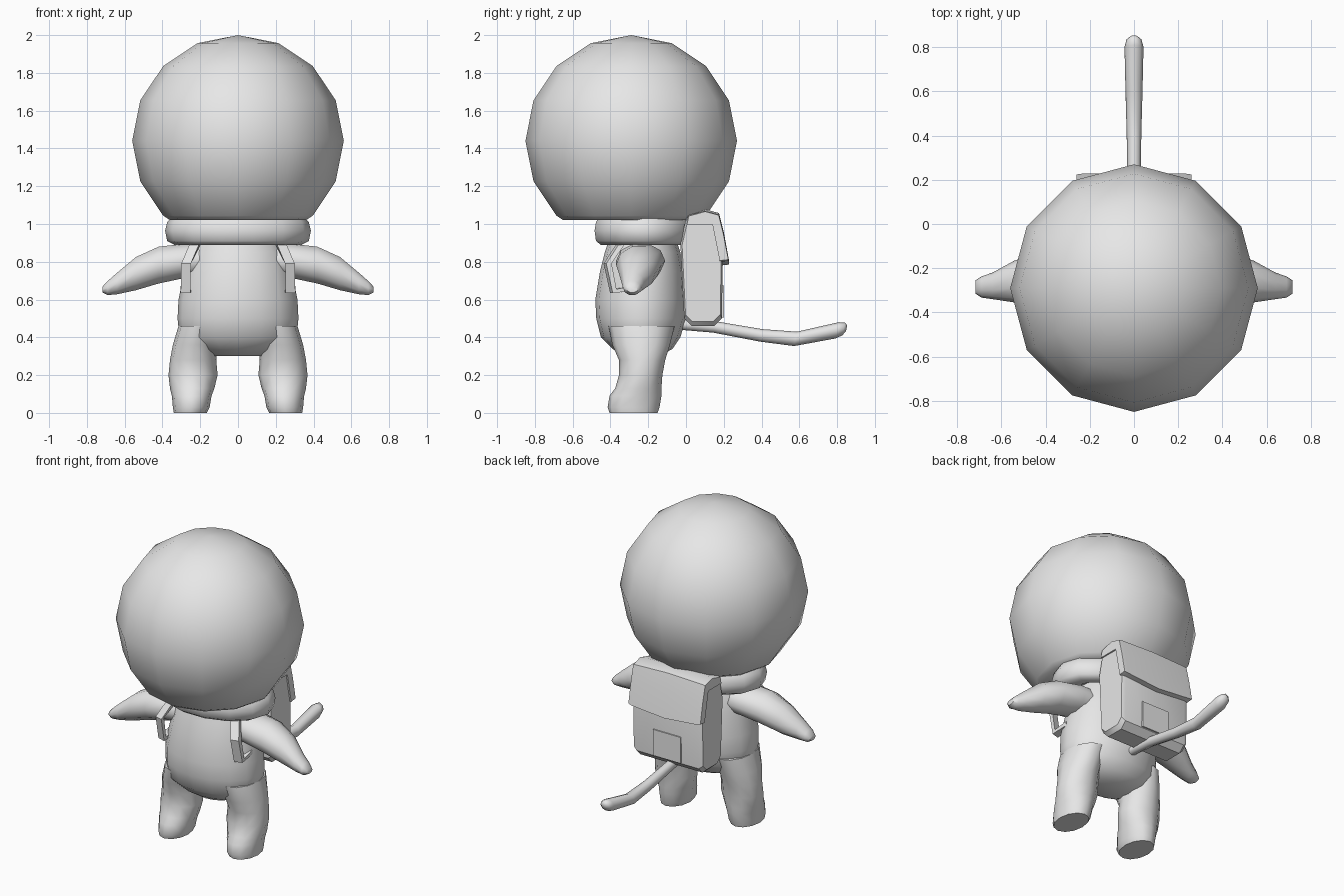
import bpy, bmesh, math
from mathutils import Vector as V

if "Cube" in bpy.data.objects:
    bpy.data.objects.remove(bpy.data.objects["Cube"])

grey = bpy.data.materials.new("light grey")
grey.diffuse_color = (0.8, 0.8, 0.8, 1)
grey.use_nodes = True
grey.node_tree.nodes["Principled BSDF"].inputs["Base Color"].default_value = grey.diffuse_color


def finish(name, bm, smooth=None):
    bmesh.ops.recalc_face_normals(bm, faces=bm.faces)
    me = bpy.data.meshes.new(name)
    bm.to_mesh(me)
    bm.free()
    me.materials.append(grey)
    ob = bpy.data.objects.new(name, me)
    bpy.context.collection.objects.link(ob)
    if smooth:
        bpy.ops.object.select_all(action='DESELECT')
        ob.select_set(True)
        bpy.context.view_layer.objects.active = ob
        bpy.ops.object.shade_smooth_by_angle(angle=math.radians(smooth))
    return ob


def mirror_copy(ob, name):
    """Mirrored twin across x = 0."""
    bm = bmesh.new()
    bm.from_mesh(ob.data)
    for v in bm.verts:
        v.co.x = -v.co.x
    return finish(name, bm, 50)


def loft(name, sections, n=12, smooth=60, closed=False, start=0.0):
    """Skin rings given as (centre, u axis, v axis)."""
    bm = bmesh.new()
    rings = []
    for c, u, v in sections:
        angles = [start + 2 * math.pi * i / n for i in range(n)]
        rings.append([bm.verts.new(V(c) + V(u) * math.cos(a) + V(v) * math.sin(a)) for a in angles])
    pairs = list(zip(rings, rings[1:] + rings[:1])) if closed else list(zip(rings, rings[1:]))
    for a, b in pairs:
        for i in range(n):
            j = (i + 1) % n
            bm.faces.new((a[i], a[j], b[j], b[i]))
    if not closed:
        bm.faces.new(rings[0])
        bm.faces.new(rings[-1])
    return finish(name, bm, smooth)


def upright(rows):
    """Rows of (z, x min, x max, y min, y max) to level rings."""
    return [(((a + b) / 2, (c + d) / 2, z), ((b - a) / 2, 0, 0), (0, (d - c) / 2, 0))
            for z, a, b, c, d in rows]


# Round head, cut flat at the neck
bm = bmesh.new()
bmesh.ops.create_uvsphere(bm, u_segments=12, v_segments=8, radius=0.56)
bmesh.ops.translate(bm, verts=bm.verts, vec=(0, -0.29, 1.44))
cut = bmesh.ops.bisect_plane(bm, geom=bm.verts[:] + bm.edges[:] + bm.faces[:],
                             plane_co=(0, 0, 1.02), plane_no=(0, 0, -1), clear_outer=True)
bmesh.ops.holes_fill(bm, edges=[e for e in bm.edges if e.is_boundary])
finish("head", bm, 50)

# Collar: four-part profile swept round the neck, rising towards the back
profile = [(0.94, 1.035), (1.0, 1.01), (1.03, 0.965), (1.0, 0.91), (0.9, 0.89), (0.72, 0.9), (0.72, 1.03)]
loft("collar", upright([(z, -0.375 * k, 0.375 * k, -0.225 - 0.258 * k, -0.225 + 0.258 * k)
                        for k, z in profile]), n=14, smooth=50, closed=True)

# Torso
loft("torso", upright([
    (0.30, -0.13, 0.13, -0.33, -0.14), (0.34, -0.24, 0.24, -0.39, -0.07),
    (0.40, -0.31, 0.31, -0.45, -0.03), (0.50, -0.32, 0.32, -0.475, 0.0),
    (0.60, -0.315, 0.315, -0.48, 0.0), (0.75, -0.285, 0.285, -0.455, -0.01),
    (0.85, -0.26, 0.26, -0.43, -0.03), (0.91, -0.23, 0.23, -0.41, -0.05),
    (1.0, -0.2, 0.2, -0.39, -0.07)]), n=16)

# Legs with rounded feet
leg = loft("left_leg", upright([
    (0.0, 0.165, 0.34, -0.405, -0.15), (0.03, 0.15, 0.345, -0.415, -0.14),
    (0.09, 0.14, 0.35, -0.405, -0.13), (0.13, 0.125, 0.36, -0.375, -0.13),
    (0.20, 0.108, 0.368, -0.355, -0.125), (0.28, 0.115, 0.36, -0.355, -0.11),
    (0.36, 0.11, 0.345, -0.39, -0.085), (0.46, 0.09, 0.315, -0.41, -0.06)]))
mirror_copy(leg, "right_leg")

# Arms tapering to mitten hands: x, z low, z high, y centre, y half width
arm_rows = [(0.15, 0.72, 0.90, -0.24, 0.12), (0.28, 0.71, 0.90, -0.24, 0.13),
            (0.42, 0.68, 0.885, -0.25, 0.12), (0.54, 0.645, 0.83, -0.26, 0.095),
            (0.64, 0.625, 0.745, -0.28, 0.06), (0.69, 0.622, 0.70, -0.285, 0.048),
            (0.717, 0.637, 0.67, -0.285, 0.03)]
arm = loft("left_arm", [((x, y, (a + b) / 2), (0, h, 0), (0, 0, (b - a) / 2))
                        for x, a, b, y, h in arm_rows], n=10)
mirror_copy(arm, "right_arm")

# Tail
loft("tail", [((0, y, z), (r, 0, 0), (0, 0.2 * r, r)) for y, z, r in [
    (-0.05, 0.47, 0.028), (0.15, 0.455, 0.03), (0.40, 0.41, 0.033), (0.58, 0.392, 0.038),
    (0.80, 0.437, 0.043), (0.835, 0.445, 0.034), (0.85, 0.448, 0.015)]], n=8)


def slab(name, outline, half, inset, sag=0.0):
    """Side outline in y, z widened along x, with bevelled sides and a drooping middle."""
    bm = bmesh.new()
    cy = sum(p[0] for p in outline) / len(outline)
    cz = sum(p[1] for p in outline) / len(outline)
    rows = []
    for x, k in [(-half, inset), (-half * 0.9, 1), (0, 1), (half * 0.9, 1), (half, inset)]:
        drop = sag if x == 0 else 0
        rows.append([bm.verts.new((x, cy + (y - cy) * k, cz + (z - cz) * k - (drop if z < 0.85 else -drop * 0.4)))
                     for y, z in outline])
    for a, b in zip(rows, rows[1:]):
        for i in range(len(a)):
            j = (i + 1) % len(a)
            bm.faces.new((a[i], a[j], b[j], b[i]))
    bm.faces.new(rows[0])
    bm.faces.new(rows[-1])
    return finish(name, bm, 35)


# Backpack body, flap and pocket
slab("backpack", [(-0.01, 0.5), (0.03, 0.46), (0.15, 0.46), (0.19, 0.5), (0.195, 0.85),
                  (0.16, 1.04), (0.09, 1.05), (0.0, 1.03), (-0.03, 0.9)], 0.25, 0.92)
slab("backpack_flap", [(0.0, 1.0), (0.01, 1.045), (0.10, 1.07), (0.175, 1.05), (0.20, 0.95),
                       (0.228, 0.805), (0.18, 0.8), (0.14, 1.0)], 0.26, 0.96, 0.02)
bm = bmesh.new()
bmesh.ops.create_cube(bm, size=1)
for v in bm.verts:
    v.co = (v.co.x * 0.2, 0.19 + v.co.y * 0.02, 0.59 + v.co.z * 0.17)
finish("backpack_pocket", bm)

# Shoulder straps: flat ribbon down the chest and under the arm
path = [(0.19, -0.05, 0.95), (0.215, -0.33, 0.92), (0.275, -0.415, 0.79),
        (0.278, -0.385, 0.645), (0.27, -0.28, 0.66)]
normal = [(0, 0, 1), (0, -0.6, 0.8), (0, -1, 0), (0, -0.7, -0.7), (0, 0, -1)]
strap = loft("left_strap", [(p, (0.036, 0.01, 0), V(n) * 0.02)
                            for p, n in zip(path, normal)], n=4, smooth=20, start=math.pi / 4)
mirror_copy(strap, "right_strap")
